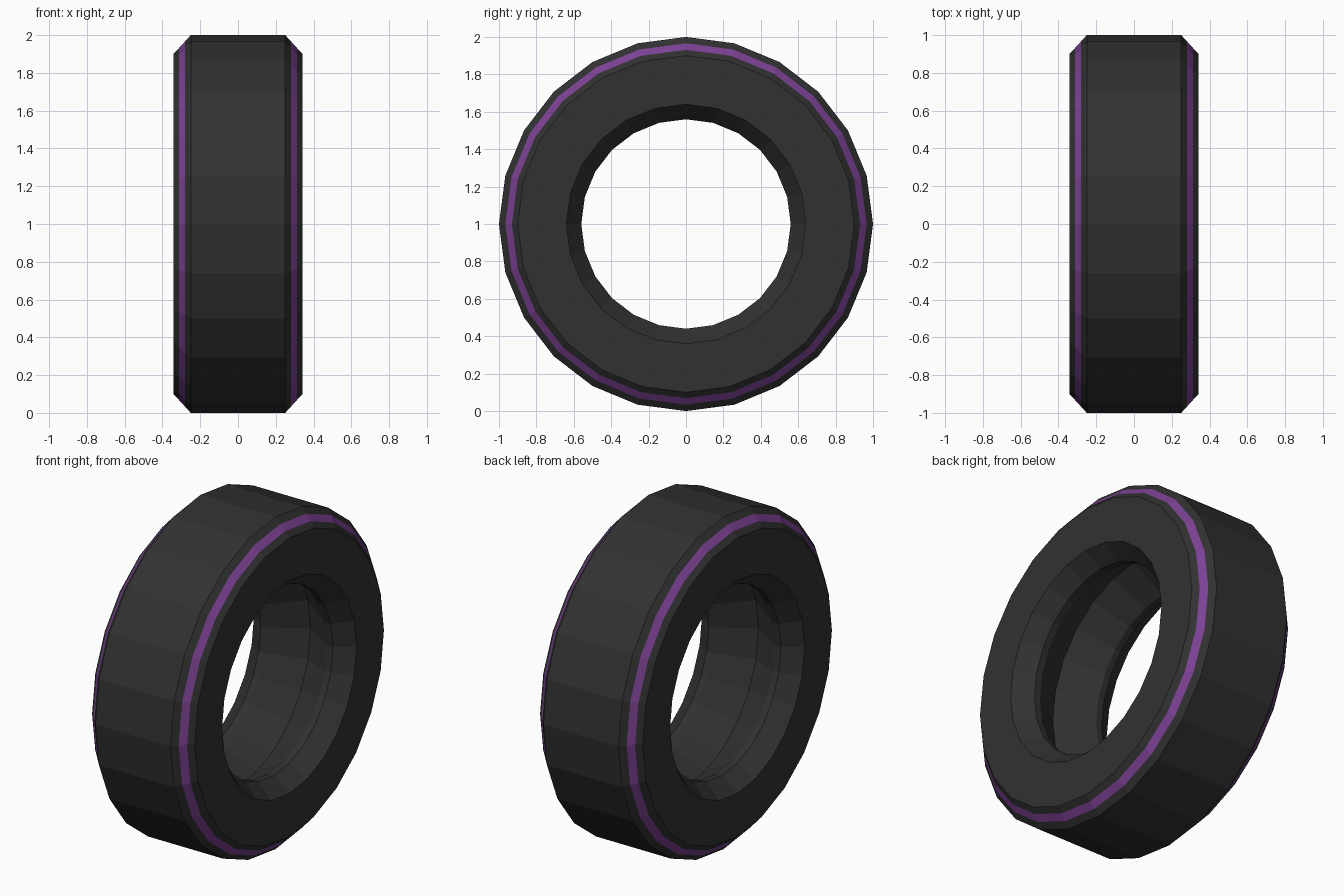
import bpy, bmesh, math

if "Cube" in bpy.data.objects:
    bpy.data.objects.remove(bpy.data.objects["Cube"])

SIDES = 24
CENTRE_Z = 1.0


def material(name, rgb):
    m = bpy.data.materials.new(name)
    m.diffuse_color = (*rgb, 1.0)
    m.use_nodes = True
    m.node_tree.nodes["Principled BSDF"].inputs["Base Color"].default_value = m.diffuse_color
    return m


rubber = material("dark rubber", (0.031, 0.031, 0.031))
purple = material("purple stripe", (0.205, 0.054, 0.30))

# Half cross-section (x, radius), from the tread edge round to the inner lip
half = [
    (0.25, 1.0),      # tread edge
    (0.281, 0.966),   # stripe outer edge
    (0.313, 0.931),   # stripe inner edge
    (0.342, 0.90),    # shoulder
    (0.342, 0.64),    # sidewall inner edge
    (0.24, 0.56),     # bead
    (0.20, 0.56),     # bead lip
]
STRIPE = 1            # segment after this point is painted

# Closed profile: right half, inner groove, mirrored left half
profile = half + [(0.0, 0.69)] + [(-x, r) for x, r in reversed(half)]
count = len(profile)
stripes = {STRIPE, count - 2 - STRIPE}

# Revolve the profile around the x axis
bm = bmesh.new()
rings = []
for s in range(SIDES):
    a = 2 * math.pi * s / SIDES
    rings.append([bm.verts.new((x, r * math.sin(a), CENTRE_Z + r * math.cos(a)))
                  for x, r in profile])
for s in range(SIDES):
    a, b = rings[s], rings[(s + 1) % SIDES]
    for i in range(count):
        j = (i + 1) % count
        f = bm.faces.new((a[i], a[j], b[j], b[i]))
        f.material_index = 1 if i in stripes else 0
bmesh.ops.recalc_face_normals(bm, faces=bm.faces[:])

mesh = bpy.data.meshes.new("tyre")
bm.to_mesh(mesh)
bm.free()
mesh.materials.append(rubber)
mesh.materials.append(purple)
tyre = bpy.data.objects.new("tyre", mesh)
bpy.context.collection.objects.link(tyre)
